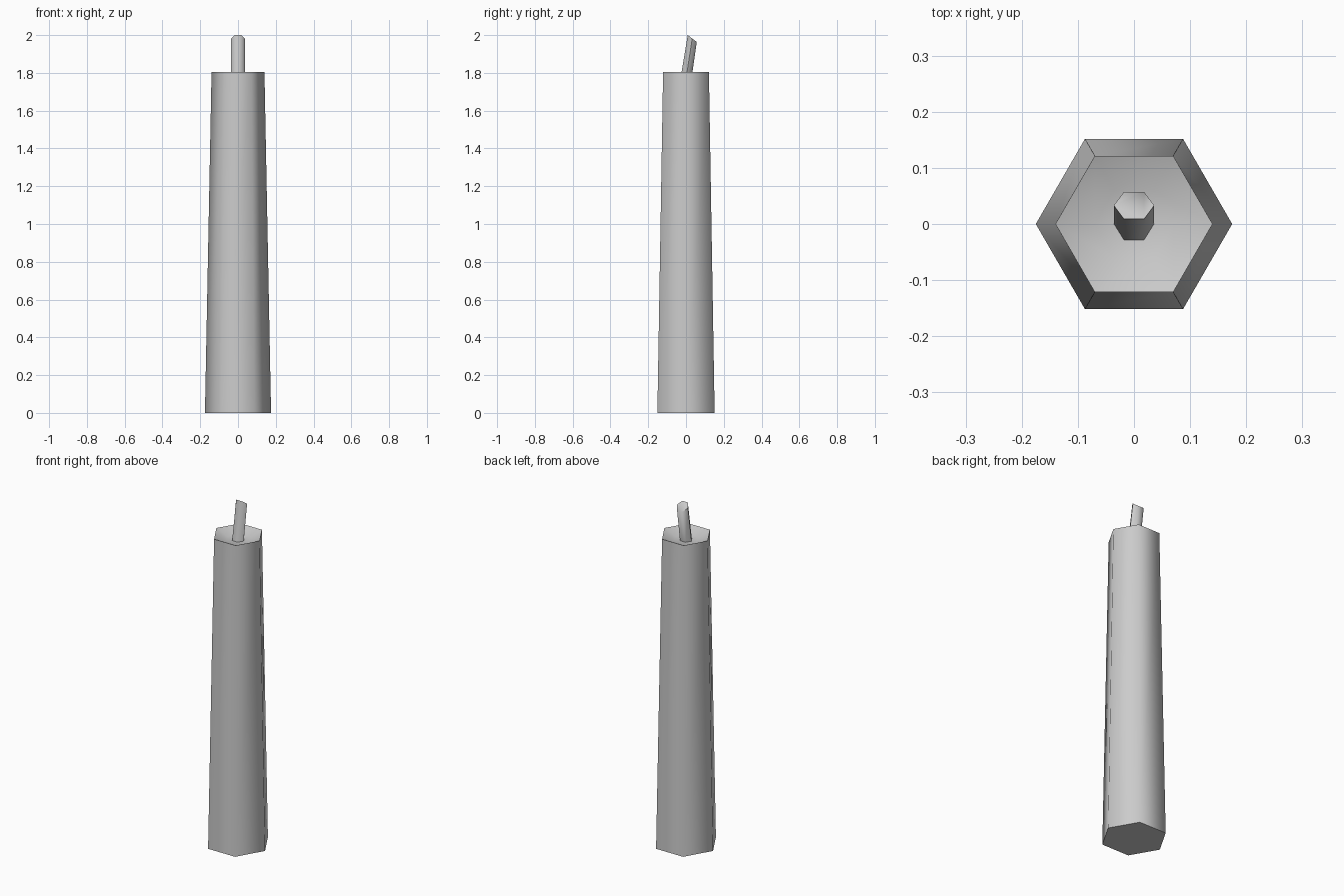
import bpy, bmesh, math
from mathutils import Vector

if "Cube" in bpy.data.objects:
    bpy.data.objects.remove(bpy.data.objects["Cube"])


def hex_loft(name, rings, sides=6):
    """Skin hexagonal rings: (centre y, centre z, radius x, half depth y, slope dz/dy)."""
    bm = bmesh.new()
    loops = []
    for cy, cz, rx, ry, slope in rings:
        loop = []
        for i in range(sides):
            a = i * math.tau / sides
            dy = ry * math.sin(a) / math.sin(math.pi / 3)
            loop.append(bm.verts.new((rx * math.cos(a), cy + dy, cz + slope * dy)))
        loops.append(loop)
    for lo, hi in zip(loops, loops[1:]):
        for i in range(sides):
            j = (i + 1) % sides
            bm.faces.new((lo[i], lo[j], hi[j], hi[i]))
    bm.faces.new(loops[0][::-1])
    bm.faces.new(loops[-1])
    bm.normal_update()
    mesh = bpy.data.meshes.new(name)
    bm.to_mesh(mesh)
    bm.free()
    obj = bpy.data.objects.new(name, mesh)
    bpy.context.collection.objects.link(obj)
    bpy.ops.object.select_all(action='DESELECT')
    obj.select_set(True)
    bpy.context.view_layer.objects.active = obj
    bpy.ops.object.shade_smooth_by_angle(angle=math.radians(62))
    return obj


# Tapered wax body with a shallow melted dish in the top
A = math.sin(math.pi / 3)
hex_loft("candle_body", [
    (0, 0.0, 0.175, 0.175 * A, 0),
    (0, 1.805, 0.14, 0.14 * A, 0),
    (0, 1.775, 0.07, 0.07 * A, 0),
])

# Leaning wick with a slanted cut at its tip
hex_loft("wick", [
    (0.0, 1.77, 0.036, 0.029, 0),
    (0.033, 1.982, 0.036, 0.024, -0.76),
])
